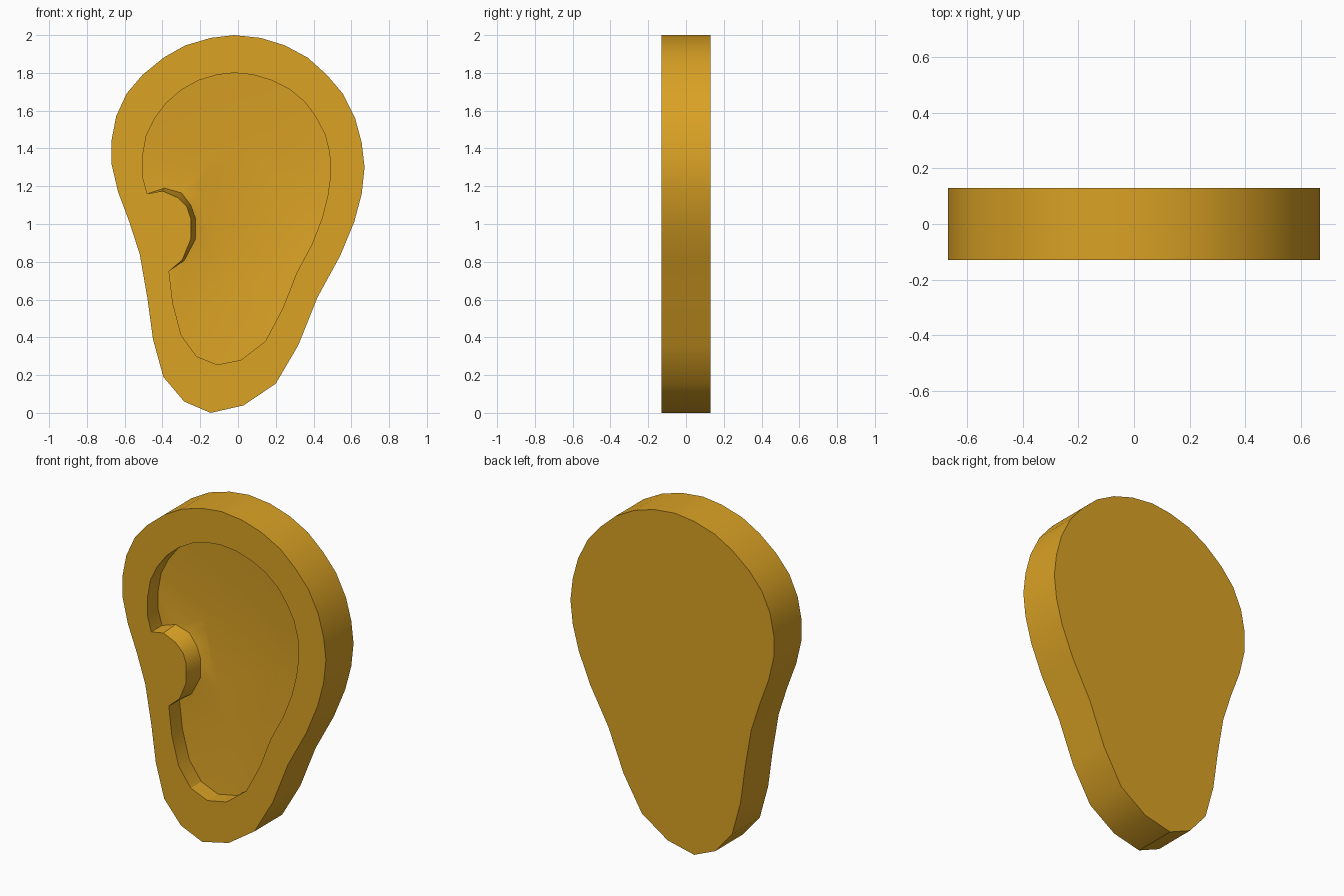
import bpy, bmesh

if "Cube" in bpy.data.objects:
    bpy.data.objects.remove(bpy.data.objects["Cube"])

FRONT, BACK, FLOOR, DEEP = -0.13, 0.13, -0.03, -0.005

# Outer silhouette (x, z), clockwise from the top
outer = [(-.02, 2), (.12, 1.985), (.25, 1.945), (.37, 1.88), (.47, 1.79), (.555, 1.69),
         (.62, 1.56), (.655, 1.43), (.67, 1.3), (.655, 1.16), (.615, 1.01), (.54, .83),
         (.42, .61), (.32, .36), (.2, .155), (.03, .04), (-.145, 0), (-.285, .06),
         (-.395, .19), (-.45, .39), (-.48, .61), (-.52, .84), (-.575, 1.01), (-.635, 1.17),
         (-.67, 1.32), (-.67, 1.44), (-.645, 1.57), (-.59, 1.69)]
outer += [(-.505, 1.79), (-.395, 1.88), (-.28, 1.945), (-.145, 1.985)]

# Recess outline in two runs, with the ear-flap bump between them
recess_a = [(-.02, 1.8), (.08, 1.79), (.18, 1.76), (.27, 1.715), (.35, 1.65), (.41, 1.57),
            (.46, 1.475), (.485, 1.375), (.49, 1.26), (.475, 1.15), (.445, 1.03), (.39, .89),
            (.31, .74), (.235, .55), (.145, .38), (.015, .28), (-.11, .255), (-.22, .3),
            (-.3, .41), (-.345, .58), (-.365, .75)]
recess_b = [(-.48, 1.16), (-.505, 1.25), (-.505, 1.36), (-.485, 1.47), (-.44, 1.56),
            (-.38, 1.64), (-.3, 1.71), (-.21, 1.76), (-.11, 1.79)]
flap_front = [(-.295, .81), (-.25, .92), (-.25, 1.03), (-.27, 1.09), (-.32, 1.14), (-.4, 1.175)]
flap_back = [(-.285, .805), (-.225, .92), (-.225, 1.03), (-.25, 1.10), (-.3, 1.165), (-.39, 1.19)]

bm = bmesh.new()


def ring(points, y):
    verts = [bm.verts.new((x, y, z)) for x, z in points]
    for a, b in zip(verts, verts[1:] + verts[:1]):
        bm.edges.new((a, b))
    return verts


def wall(a, b):
    n = len(a)
    for i in range(n):
        j = (i + 1) % n
        bm.faces.new((a[i], a[j], b[j], b[i]))


def fill_between(a, b):
    edges = [bm.edges.get((r[i - 1], r[i])) for r in (a, b) for i in range(len(r))]
    bmesh.ops.triangle_fill(bm, edges=edges, use_beauty=True, normal=(0, -1, 0))


# Body side, back and front rim
front_ring, back_ring = ring(outer, FRONT), ring(outer, BACK)
lip = ring(recess_a + flap_front + recess_b, FRONT)
floor_edge = ring(recess_a + flap_back + recess_b, FLOOR)
fill_between(front_ring, lip)
wall(front_ring, back_ring)
bm.faces.new(back_ring)

# Recess wall and gently dished floor
cx, cz = 0.09, 1.06
dish = ring([(cx + (x - cx) * .5, cz + (z - cz) * .5) for x, z in recess_a + recess_b], FLOOR)
wall(lip, floor_edge)
fill_between(floor_edge, dish)
bm.faces.new(dish)
for v in dish:
    v.co.y = DEEP
bmesh.ops.recalc_face_normals(bm, faces=bm.faces)

mesh = bpy.data.meshes.new("ear")
bm.to_mesh(mesh)
bm.free()
ear = bpy.data.objects.new("ear", mesh)
bpy.context.collection.objects.link(ear)

gold = bpy.data.materials.new("golden_ochre")
gold.diffuse_color = (0.70, 0.36, 0.018, 1)
gold.use_nodes = True
gold.node_tree.nodes["Principled BSDF"].inputs["Base Color"].default_value = gold.diffuse_color
mesh.materials.append(gold)

bpy.context.view_layer.objects.active = ear
ear.select_set(True)
bpy.ops.object.shade_smooth_by_angle(angle=0.52)
